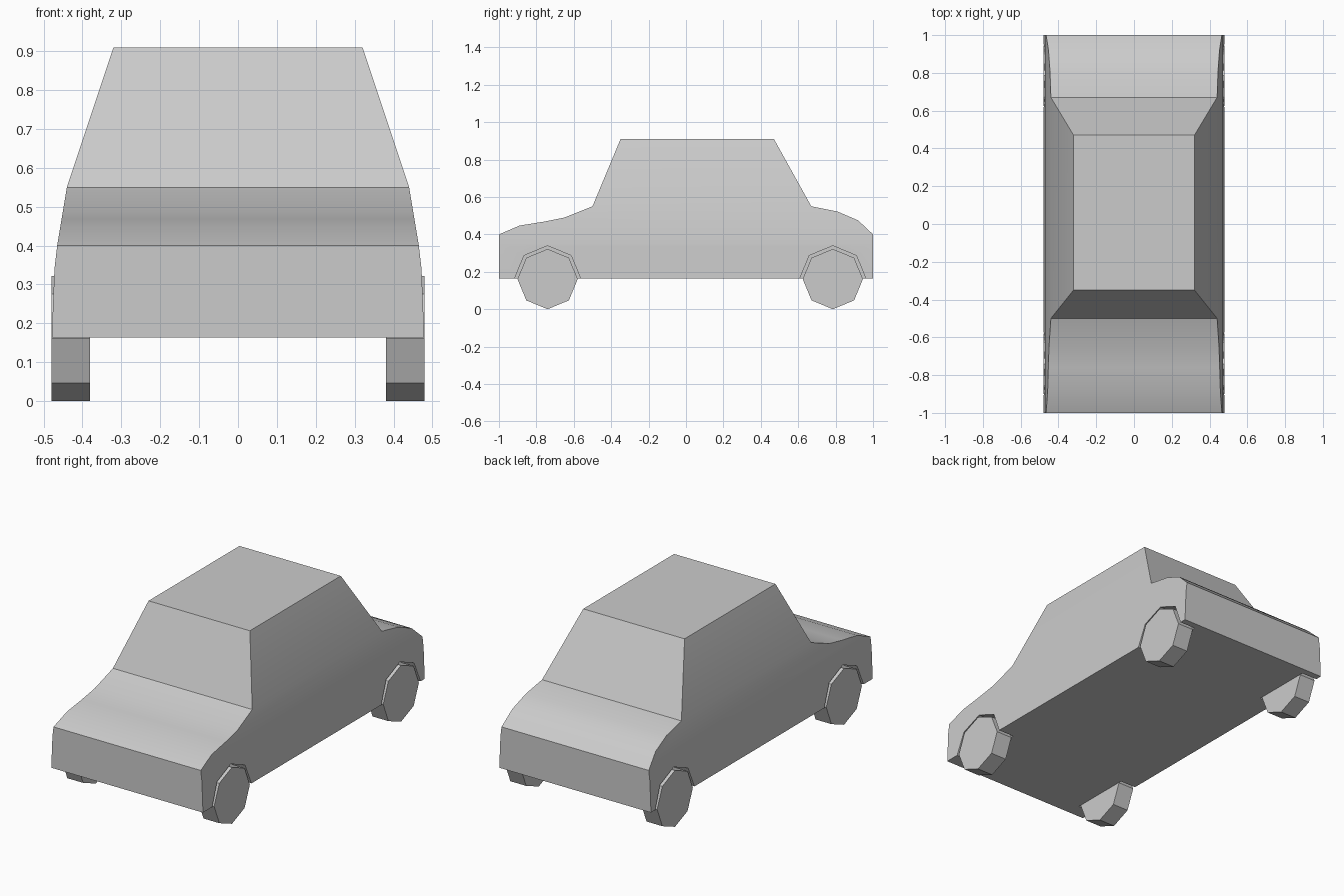
import bpy, bmesh
from math import pi
from mathutils import Matrix

if "Cube" in bpy.data.objects:
    bpy.data.objects.remove(bpy.data.objects["Cube"])

# Side profile (y, z) and half-width at each height (z, x)
PROFILE = [(-1, .163), (-1, .40), (-.89, .447), (-.76, .468), (-.65, .49), (-.5, .55),
           (-.35, .91), (.47, .91), (.67, .55), (.81, .522), (.92, .475), (1, .40), (1, .163)]
WIDTHS = [(.163, .479), (.34, .472), (.40, .465), (.55, .44), (.91, .32)]
AXLES = (-.74, .785)
AXLE_Z = .161


def half_width(z):
    for (z0, x0), (z1, x1) in zip(WIDTHS, WIDTHS[1:]):
        if z <= z1 + 1e-5:
            return x0 + (x1 - x0) * (z - z0) / (z1 - z0)
    return WIDTHS[-1][1]


def new_object(name, bm):
    mesh = bpy.data.meshes.new(name)
    bm.to_mesh(mesh)
    bm.free()
    obj = bpy.data.objects.new(name, mesh)
    bpy.context.collection.objects.link(obj)
    return obj


def octagon(name, radius, x0, x1, y):
    """Eight-sided cylinder along x with a vertex at the top."""
    bm = bmesh.new()
    place = Matrix.Translation(((x0 + x1) / 2, y, AXLE_Z)) @ Matrix.Rotation(pi / 2, 4, 'Y')
    bmesh.ops.create_cone(bm, cap_ends=True, segments=8, radius1=radius, radius2=radius,
                          depth=abs(x1 - x0), matrix=place)
    return new_object(name, bm)


# Body: extruded profile, sliced at each height and tapered
bm = bmesh.new()
face = bm.faces.new([bm.verts.new((-.5, y, z)) for y, z in PROFILE])
ext = bmesh.ops.extrude_face_region(bm, geom=[face])['geom']
bmesh.ops.translate(bm, vec=(1, 0, 0), verts=[g for g in ext if isinstance(g, bmesh.types.BMVert)])
if face not in bm.faces or len([f for f in bm.faces if len(f.verts) == len(PROFILE)]) < 2:
    bm.faces.new([v for v in bm.verts if v.co.x < 0])
for z, _ in WIDTHS[1:-1]:
    geom = bm.verts[:] + bm.edges[:] + bm.faces[:]
    bmesh.ops.bisect_plane(bm, geom=geom, dist=1e-5, plane_co=(0, 0, z), plane_no=(0, 0, 1))
for v in bm.verts:
    v.co.x = half_width(v.co.z) * (1 if v.co.x > 0 else -1)
bmesh.ops.recalc_face_normals(bm, faces=bm.faces[:])
body = new_object("body", bm)

# Wheels and wheel-arch recesses
bpy.context.view_layer.objects.active = body
for y, end in zip(AXLES, ("front", "rear")):
    for s, side in ((-1, "left"), (1, "right")):
        octagon(f"{end}_{side}_wheel", .161, s * .38, s * .48, y)
        cutter = octagon("arch_cutter", .178, s * .38, s * .6, y)
        cutter.hide_render = True
        mod = body.modifiers.new("arch", 'BOOLEAN')
        mod.operation = 'DIFFERENCE'
        mod.solver = 'EXACT'
        mod.object = cutter
        bpy.ops.object.modifier_apply(modifier=mod.name)
        bpy.data.objects.remove(cutter)

# Soft bonnet, boot and flanks with crisp main edges
bpy.ops.object.select_all(action='DESELECT')
body.select_set(True)
bpy.ops.object.shade_smooth_by_angle(angle=pi / 6)
